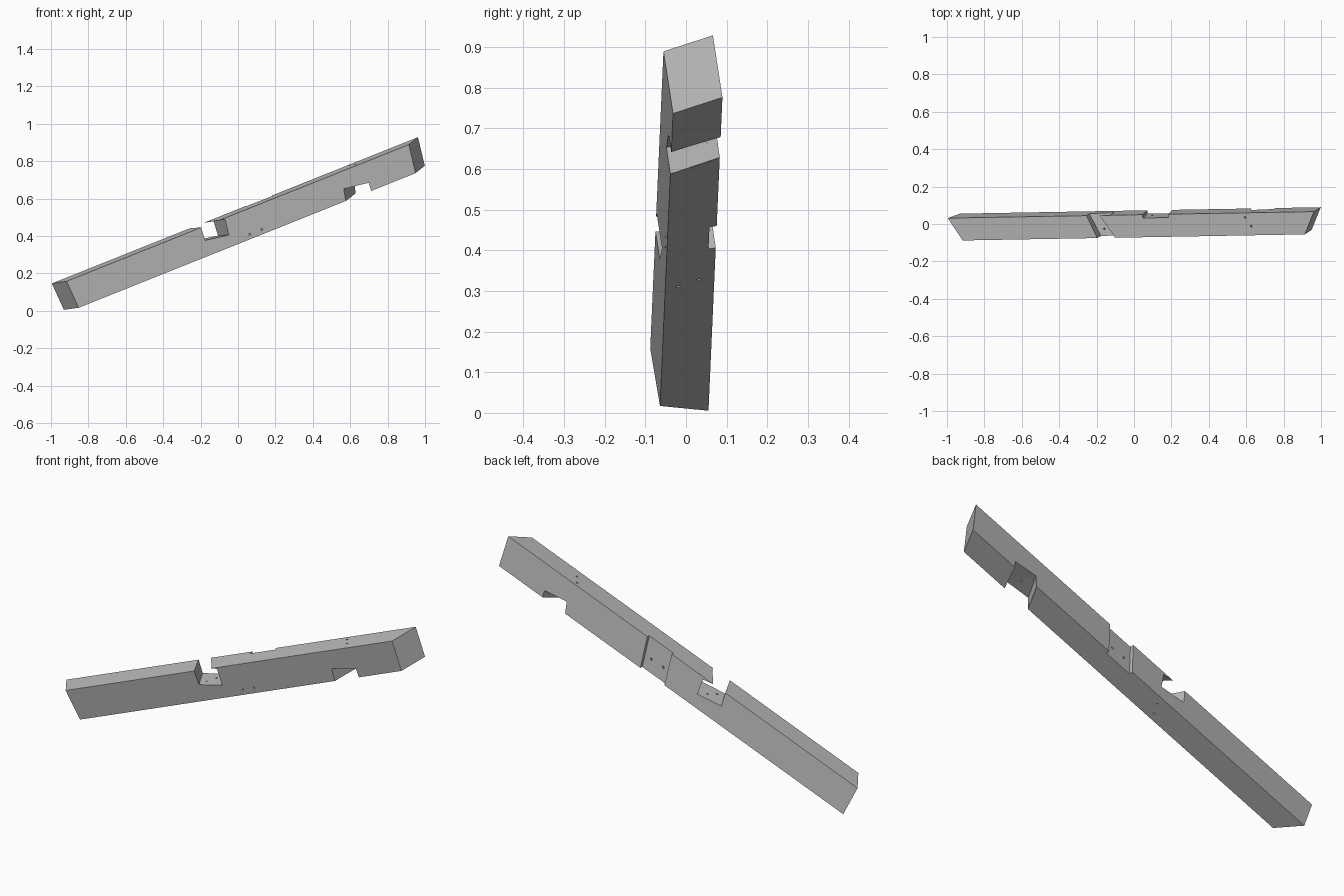
import bpy, bmesh
from mathutils import Vector, Matrix

old = bpy.data.objects.get("Cube")
if old:
    bpy.data.objects.remove(old)

# One timber grey
grey = bpy.data.materials.new("timber_grey")
grey.use_nodes = True
colour = (0.5, 0.5, 0.5, 1)
grey.diffuse_color = colour
grey.node_tree.nodes["Principled BSDF"].inputs["Base Color"].default_value = colour

# Beam frame: x along the length, y front to back, z bottom to top
length_dir = Vector((0.9286, 0.0165, 0.3708)).normalized()
depth_dir = Vector((-0.071, 0.988, 0.135))
depth_dir = (depth_dir - length_dir * depth_dir.dot(length_dir)).normalized()
height_dir = length_dir.cross(depth_dir)
frame = Matrix((length_dir, depth_dir, height_dir)).transposed().to_4x4()
frame.translation = (-0.852, -0.064, 0.017)
DEPTH, HEIGHT = 0.122, 0.157


def finish(name, bm):
    bmesh.ops.recalc_face_normals(bm, faces=bm.faces)
    mesh = bpy.data.meshes.new(name)
    bm.to_mesh(mesh)
    bm.free()
    mesh.materials.append(grey)
    ob = bpy.data.objects.new(name, mesh)
    ob.matrix_world = frame
    bpy.context.collection.objects.link(ob)
    return ob


def loft(name, start, end, extra=0.0):
    """Solid between two matching outlines, stretched past both by extra."""
    bm = bmesh.new()
    pairs = [(Vector(a), Vector(b)) for a, b in zip(start, end)]
    near = [bm.verts.new(a.lerp(b, -extra)) for a, b in pairs]
    far = [bm.verts.new(a.lerp(b, 1 + extra)) for a, b in pairs]
    bm.faces.new(near)
    bm.faces.new(far)
    n = len(near)
    for i in range(n):
        j = (i + 1) % n
        bm.faces.new((near[i], near[j], far[j], far[i]))
    return finish(name, bm)


def across(name, front, back):
    """Cutter running through the beam from front to back."""
    return loft(name, [(u, 0, t) for u, t in front],
                [(u, DEPTH, t) for u, t in back], 0.3)


def drill(name, a, b):
    a, b = Vector(a), Vector(b)
    bm = bmesh.new()
    turn = (b - a).to_track_quat('Z', 'Y').to_matrix().to_4x4()
    bmesh.ops.create_cone(bm, cap_ends=True, segments=12, radius1=0.005, radius2=0.005,
                          depth=(b - a).length * 1.25,
                          matrix=Matrix.Translation((a + b) / 2) @ turn)
    return finish(name, bm)


# Beam with skew-cut ends
section = [(0, 0), (DEPTH, 0), (DEPTH, HEIGHT), (0, HEIGHT)]
beam = loft("beam",
            [(-0.62 * v - 0.05 * t, v, t) for v, t in section],
            [(1.94 + 0.51 * v + 0.143 * t, v, t) for v, t in section])

# Skewed housings for the crossing timbers, and a shallow rebate behind
cutters = [
    across("upper_notch_cutter",
           [(0.761, 0.085), (0.891, 0.064), (0.902, 0.150), (0.77, 0.172)],
           [(0.704, 0.087), (0.837, 0.064), (0.844, 0.144), (0.717, 0.172)]),
    across("lower_notch_cutter",
           [(1.534, -0.03), (1.680, -0.03), (1.688, 0.045), (1.553, 0.065)],
           [(1.596, -0.03), (1.732, -0.03), (1.745, 0.035), (1.622, 0.057)]),
    loft("rebate_cutter",
         [(u, v, 0) for u, v in ((1.004, 0.104), (1.149, 0.104), (1.149, 0.15), (1.004, 0.15))],
         [(u, v, HEIGHT) for u, v in ((1.038, 0.104), (1.185, 0.104), (1.185, 0.15), (1.038, 0.15))],
         0.3),
]

# Peg holes, a pair through each joint
holes = [
    ((0.779, 0.032, 0), (0.780, 0.038, 0.08)),
    ((0.806, 0.082, 0), (0.810, 0.076, 0.076)),
    ((1.61, 0.0975, 0.05), (1.626, 0.0975, HEIGHT)),
    ((1.64, 0.049, 0.05), (1.657, 0.049, HEIGHT)),
    ((0.995, 0, 0.025), (1.055, 0.104, 0.064)),
    ((1.064, 0, 0.025), (1.126, 0.104, 0.061)),
]
cutters += [drill("peg_hole_cutter", a, b) for a, b in holes]

# Cut everything out of the beam
for cutter in cutters:
    cutter.hide_render = True
    mod = beam.modifiers.new(cutter.name, 'BOOLEAN')
    mod.operation = 'DIFFERENCE'
    mod.solver = 'EXACT'
    mod.object = cutter
bpy.context.view_layer.update()
evaluated = beam.evaluated_get(bpy.context.evaluated_depsgraph_get())
cut_mesh = bpy.data.meshes.new_from_object(evaluated)
beam.modifiers.clear()
beam.data = cut_mesh
cut_mesh.name = "beam"
for cutter in cutters:
    bpy.data.objects.remove(cutter)
